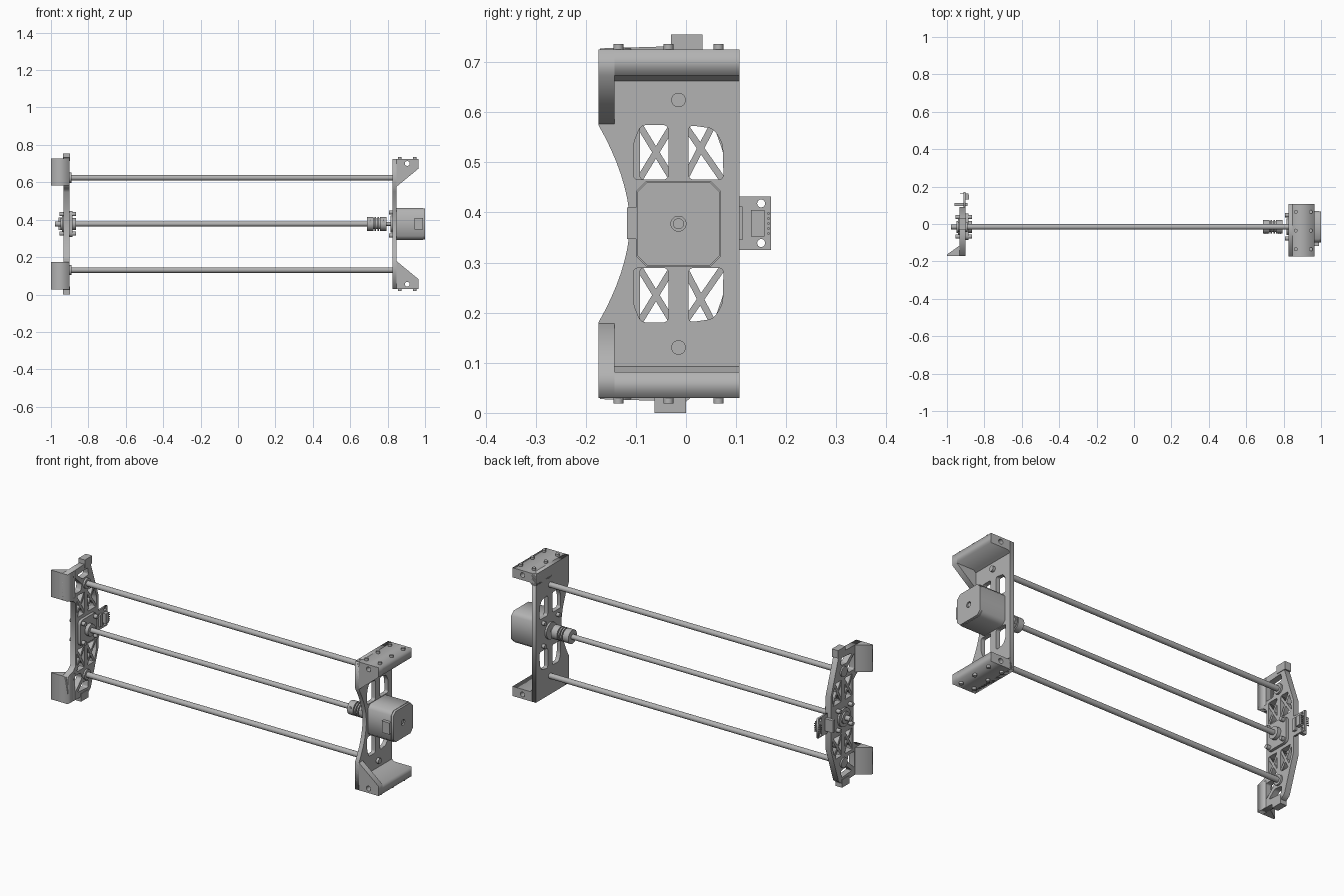
import bpy, bmesh, math
from mathutils import Matrix, Vector

if "Cube" in bpy.data.objects:
    bpy.data.objects.remove(bpy.data.objects["Cube"], do_unlink=True)

grey = bpy.data.materials.new("plain grey")
grey.use_nodes = True
COLOUR = (0.45, 0.45, 0.45, 1)
grey.diffuse_color = COLOUR
grey.node_tree.nodes["Principled BSDF"].inputs["Base Color"].default_value = COLOUR

MID = 0.3775      # height of the drive axis
AXIS_Y = -0.015   # depth of the drive axis
ROD = 0.247       # rod offset above and below the axis

# Drawing planes: columns are the world directions of local u, v and depth
PLANES = {
    "YZ": Matrix(((0, 0, 1), (1, 0, 0), (0, 1, 0))).to_4x4(),
    "XZ": Matrix(((1, 0, 0), (0, 0, -1), (0, 1, 0))).to_4x4(),
    "XY": Matrix.Identity(4),
}


def finish(name, mesh, smooth=False):
    ob = bpy.data.objects.new(name, mesh)
    bpy.context.collection.objects.link(ob)
    mesh.materials.clear()
    mesh.materials.append(grey)
    if smooth:
        bpy.ops.object.select_all(action='DESELECT')
        ob.select_set(True)
        bpy.context.view_layer.objects.active = ob
        bpy.ops.object.shade_smooth_by_angle(angle=math.radians(35))
    return ob


def circle(u, v, r, n=24):
    return [(u + r * math.cos(2 * math.pi * i / n), v + r * math.sin(2 * math.pi * i / n))
            for i in range(n)]


def rounded(points, r, n=5):
    """Round every corner of a polygon with a quadratic blend."""
    out = []
    for i, p in enumerate(points):
        p = Vector(p)
        a, b = Vector(points[i - 1]) - p, Vector(points[(i + 1) % len(points)]) - p
        start = p + a.normalized() * min(r, a.length * 0.45)
        end = p + b.normalized() * min(r, b.length * 0.45)
        for k in range(n + 1):
            t = k / n
            out.append(tuple(start * (1 - t) ** 2 + p * (2 * t * (1 - t)) + end * t ** 2))
    return out


def plate(name, plane, outline, low, high, holes=(), smooth=False):
    """Flat outline with holes, extruded between two depths."""
    curve = bpy.data.curves.new(name, 'CURVE')
    curve.dimensions, curve.fill_mode = '2D', 'BOTH'
    curve.extrude = (high - low) / 2
    for loop in (outline, *holes):
        spline = curve.splines.new('POLY')
        spline.points.add(len(loop) - 1)
        for pt, (u, v) in zip(spline.points, loop):
            pt.co = (u, v, 0, 1)
        spline.use_cyclic_u = True
    temp = bpy.data.objects.new(name + " helper", curve)
    bpy.context.collection.objects.link(temp)
    graph = bpy.context.evaluated_depsgraph_get()
    mesh = bpy.data.meshes.new_from_object(temp.evaluated_get(graph))
    bpy.data.objects.remove(temp, do_unlink=True)
    mesh.transform(PLANES[plane] @ Matrix.Translation((0, 0, (low + high) / 2)))
    bm = bmesh.new()
    bm.from_mesh(mesh)
    bmesh.ops.remove_doubles(bm, verts=bm.verts, dist=1e-5)
    bmesh.ops.recalc_face_normals(bm, faces=bm.faces)
    bm.to_mesh(mesh)
    bm.free()
    return finish(name, mesh, smooth)


def box(name, x, y, z):
    bm = bmesh.new()
    centre = [(a + b) / 2 for a, b in (x, y, z)]
    size = [abs(b - a) for a, b in (x, y, z)]
    bmesh.ops.create_cube(bm, size=1, matrix=Matrix.Translation(centre) @ Matrix.Diagonal((*size, 1)))
    mesh = bpy.data.meshes.new(name)
    bm.to_mesh(mesh)
    bm.free()
    return finish(name, mesh)


def cylinder(name, x0, x1, y, z, r, n=24):
    return plate(name, "YZ", circle(y, z, r, n), x0, x1, smooth=True)


def up(points, s):
    """Turn (u, offset from mid height) points into (u, z), flipped if s is -1."""
    return [(u, MID + s * d) for u, d in points]


def bar(name, a, b, width, x0, x1):
    a, b = Vector(a), Vector(b)
    side = (b - a).orthogonal().normalized() * width / 2
    plate(name, "YZ", [tuple(p) for p in (a - side, b - side, b + side, a + side)], x0, x1)


# Motor mount: upright plate with a concave front edge and four windows
arc = [(-0.112 - 0.063 * abs(t / 8) ** 1.8, 0.1975 * t / 8) for t in range(-8, 9)]
outline = up([(-0.175, -0.3475), (0.107, -0.3475), (0.107, 0.3475), (-0.175, 0.3475)] + arc[::-1], 1)
front_window = [(-0.035, 0.088), (-0.035, 0.197), (-0.09, 0.197), (-0.105, 0.16), (-0.105, 0.088)]
back_window = [(0.005, 0.088), (0.075, 0.088), (0.073, 0.16), (0.055, 0.19), (0.005, 0.197)]
windows = [rounded(up(w, s), 0.012) for s in (1, -1) for w in (front_window, back_window)]
plate("motor_mount_plate", "YZ", outline, 0.825, 0.848, windows)

for s, level in ((1, "upper"), (-1, "lower")):
    # Flange, with a sloping gusset at its front end
    hole = circle(0.905, MID + s * 0.323, 0.013)
    gusset = [(0.825, 0.3475), (0.965, 0.3475), (0.965, 0.2955), (0.846, 0.1975), (0.825, 0.1975)]
    flange = [(0.825, 0.3475), (0.965, 0.3475), (0.965, 0.2955), (0.86, 0.2955),
              (0.85, 0.285), (0.825, 0.285)]
    plate(level + "_gusset", "XZ", up(gusset, s), 0.143, 0.175, [hole])
    plate(level + "_flange", "XZ", up(flange, s), -0.107, 0.143, [hole])
    for x in (0.865, 0.945):
        for y in (-0.135, -0.035, 0.065):
            ends = sorted((MID + s * 0.34, MID + s * 0.359))
            plate(level + "_flange_screw", "XY", circle(x, y, 0.01, 16), *ends, smooth=True)

    # Guide rod
    cylinder(level + "_guide_rod", -0.935, 0.862, AXIS_Y, MID + s * ROD, 0.0145)

    # Wedge block and end tab on the bearing side
    ends = sorted((MID + s * 0.205, MID + s * 0.35))
    plate(level + "_wedge_block", "XY",
          [(-1, -0.172), (-0.9, -0.172), (-0.9, -0.11), (-0.932, -0.115), (-1, -0.163)], *ends)
    y0, y1 = sorted((AXIS_Y - s * 0.015, AXIS_Y + s * 0.048))
    box(level + "_end_tab", (-0.935, -0.897), (y0, y1),
        sorted((MID + s * 0.335, MID + s * 0.3775)))
    cylinder(level + "_rod_boss", -0.94, -0.89, AXIS_Y, MID + s * ROD, 0.027)

# Motor with chamfered corners, rear cover, pilot and connector
def motor_outline(half, cut):
    return [(AXIS_Y + a * u, MID + b * v) for a, b, flip in
            ((1, 1, 0), (-1, 1, 1), (-1, -1, 0), (1, -1, 1))
            for u, v in ([(half, half - cut), (half - cut, half)][::-1 if flip else 1])]

plate("motor_body", "YZ", motor_outline(0.085, 0.02), 0.848, 0.988)
plate("motor_rear_cover", "YZ", motor_outline(0.083, 0.02), 0.988, 1.0,
      [circle(AXIS_Y, MID, 0.015)])
cylinder("motor_rear_shaft", 0.98, 0.996, AXIS_Y, MID, 0.011)
box("motor_connector", (0.945, 0.99), (-0.118, -0.095), (0.347, 0.41))
cylinder("motor_pilot", 0.815, 0.826, AXIS_Y, MID, 0.045)
cylinder("motor_shaft", 0.78, 0.85, AXIS_Y, MID, 0.01)
for a in (-0.062, 0.062):
    for b in (-0.062, 0.062):
        cylinder("motor_screw", 0.808, 0.826, AXIS_Y + a, MID + b, 0.011, 16)

# Lead screw and flexible coupler
cylinder("lead_screw", -0.978, 0.72, AXIS_Y, MID, 0.0135)
cylinder("coupler_core", 0.7, 0.79, AXIS_Y, MID, 0.028)
for x0, x1 in ((0.69, 0.725), (0.731, 0.739), (0.745, 0.753), (0.759, 0.795)):
    cylinder("coupler_ring", x0, x1, AXIS_Y, MID, 0.037, 32)
for x in (0.707, 0.778):
    plate("coupler_set_screw", "XZ", circle(x, MID + 0.012, 0.008, 12), 0.04, 0.053)

# Bearing-side truss plate
X0, X1 = -0.932, -0.9
half = [(-0.105, 0.17), (-0.125, 0.19), (-0.172, 0.205), (-0.172, 0.35), (0.0, 0.355),
        (0.025, 0.335), (0.09, 0.145)]
outline = up(half, 1) + up(half[::-1], -1)
cells = [
    [(-0.092, 0.088), (-0.028, 0.088), (-0.028, 0.205), (-0.092, 0.205)],
    [(-0.002, 0.088), (0.075, 0.088), (0.075, 0.14), (0.052, 0.205), (-0.002, 0.205)],
    [(-0.11, 0.222), (-0.06, 0.222), (-0.05, 0.255), (-0.11, 0.31)],
    [(-0.09, 0.318), (-0.045, 0.28), (0.005, 0.285), (0.0, 0.325)],
]
holes = [rounded(up(c, s), 0.01) for s in (1, -1) for c in cells]
plate("truss_plate", "YZ", outline, X0, X1, holes)
for s in (1, -1):
    for a, b in (((-0.095, 0.085), (-0.025, 0.2)), ((-0.025, 0.085), (-0.095, 0.2)),
                 ((-0.005, 0.085), (0.055, 0.2)), ((0.075, 0.085), (-0.005, 0.2))):
        bar("truss_strut", *up([a, b], s), 0.013, X0 + 0.003, X1 - 0.003)

# Bearing, its collar and bolts
plate("bearing_flange", "YZ", rounded(up([(-0.085, -0.07), (0.055, -0.07), (0.055, 0.07),
      (-0.085, 0.07)], 1), 0.025), -0.9, -0.885)
cylinder("bearing_hub", -0.95, -0.866, AXIS_Y, MID, 0.032)
cylinder("bearing_ring", -0.942, -0.93, AXIS_Y, MID, 0.05, 32)
for a in (-0.052, 0.052):
    for b in (-0.052, 0.052):
        cylinder("bearing_bolt", -0.955, -0.865, AXIS_Y + a, MID + b, 0.011, 12)

# Limit switch board on the back edge
plate("switch_board", "YZ", [(0.08, 0.325), (0.17, 0.325), (0.17, 0.432), (0.08, 0.432)],
      -0.912, -0.902, [circle(0.15, z, 0.008, 16) for z in (0.339, 0.418)])
box("switch_socket", (-0.902, -0.882), (0.13, 0.157), (0.352, 0.405))
box("switch_body", (-0.96, -0.89), (0.095, 0.113), (0.345, 0.412))
for i in range(5):
    z = 0.358 + i * 0.01
    box("switch_pin", (-0.93, -0.885), (0.163, 0.167), (z - 0.002, z + 0.002))
